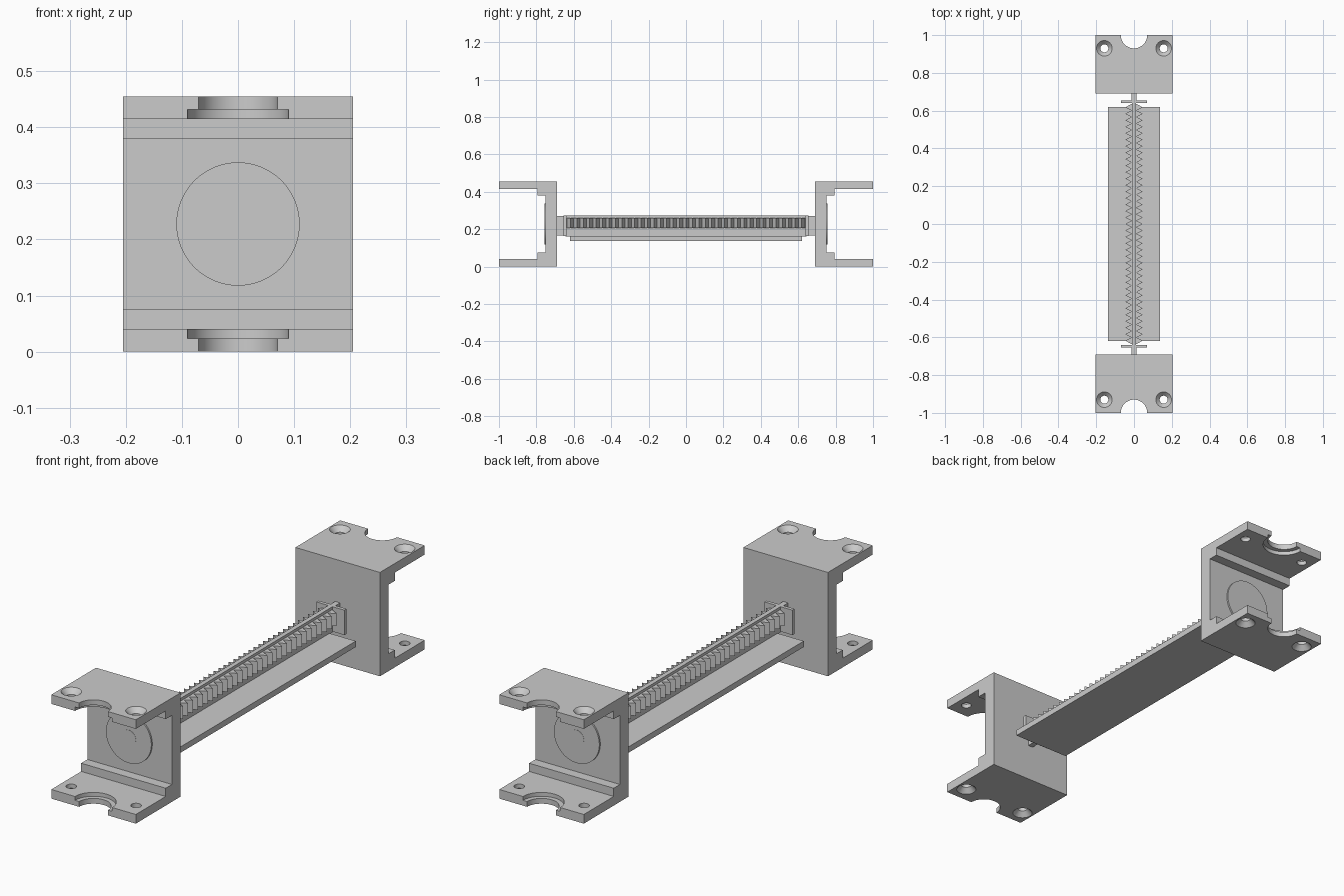
import bpy, bmesh, math
from mathutils import Matrix

old = bpy.data.objects.get("Cube")
if old:
    bpy.data.objects.remove(old, do_unlink=True)

grey = bpy.data.materials.new("plain grey")
grey.use_nodes = True
COLOUR = (0.6, 0.6, 0.6, 1)
grey.diffuse_color = COLOUR
grey.node_tree.nodes["Principled BSDF"].inputs["Base Color"].default_value = COLOUR

HEIGHT, HALF_W = 0.455, 0.205


def finish(name, bm):
    bmesh.ops.recalc_face_normals(bm, faces=bm.faces)
    mesh = bpy.data.meshes.new(name)
    bm.to_mesh(mesh)
    bm.free()
    mesh.materials.append(grey)
    obj = bpy.data.objects.new(name, mesh)
    bpy.context.collection.objects.link(obj)
    return obj


def prism(name, points, offset):
    """Extrude a flat outline of 3D points along an offset."""
    bm = bmesh.new()
    face = bm.faces.new([bm.verts.new(p) for p in points])
    new = bmesh.ops.extrude_face_region(bm, geom=[face])["geom"]
    bmesh.ops.translate(bm, vec=offset, verts=[g for g in new if isinstance(g, bmesh.types.BMVert)])
    return finish(name, bm)


def box(name, hx, y0, y1, z0, z1):
    return prism(name, [(-hx, y0, z0), (hx, y0, z0), (hx, y1, z0), (-hx, y1, z0)], (0, 0, z1 - z0))


def cone(name, x, y, z0, z1, r0, r1, axis="Z"):
    """Cylinder or cone along z, or along y where z0 and z1 are y limits and y is the height."""
    bm = bmesh.new()
    bmesh.ops.create_cone(bm, cap_ends=True, segments=48, radius1=r0, radius2=r1, depth=z1 - z0)
    mid = (z0 + z1) / 2
    if axis == "Y":
        bm.transform(Matrix.Translation((x, mid, y)) @ Matrix.Rotation(-math.pi / 2, 4, "X"))
    else:
        bm.transform(Matrix.Translation((x, y, mid)))
    return finish(name, bm)


def smooth(obj):
    bpy.ops.object.select_all(action="DESELECT")
    obj.select_set(True)
    bpy.context.view_layer.objects.active = obj
    bpy.ops.object.shade_smooth_by_angle(angle=math.radians(30))


def cut(obj, cutters):
    for c in cutters:
        mod = obj.modifiers.new("cut", "BOOLEAN")
        mod.operation, mod.solver, mod.object = "DIFFERENCE", "EXACT", c
    bpy.context.view_layer.update()
    done = bpy.data.meshes.new_from_object(obj.evaluated_get(bpy.context.evaluated_depsgraph_get()))
    obj.modifiers.clear()
    obj.data = done
    for c in cutters:
        bpy.data.objects.remove(c, do_unlink=True)


# Stepped channel outline of one end bracket: (distance from middle, height)
lower = [(0.69, 0), (1.0, 0), (1.0, 0.04), (0.793, 0.04), (0.793, 0.076), (0.75, 0.076)]
outline = lower + [(d, HEIGHT - h) for d, h in reversed(lower)]

for side, label in ((-1, "front"), (1, "back")):
    bracket = prism(label + "_bracket", [(-HALF_W, side * d, h) for d, h in outline], (2 * HALF_W, 0, 0))
    cutters = [
        cone("notch_cutter", 0, side, -0.1, 0.6, 0.07, 0.07),
        cone("counterbore_cutter", 0, side, 0.023, HEIGHT - 0.023, 0.09, 0.09),
    ]
    for x in (-0.157, 0.157):
        y = side * 0.93
        cutters += [
            cone("screw_cutter", x, y, -0.1, 0.6, 0.021, 0.021),
            cone("lower_sink_cutter", x, y, -0.004, 0.022, 0.045, 0.021),
            cone("upper_sink_cutter", x, y, HEIGHT - 0.022, HEIGHT + 0.004, 0.021, 0.045),
        ]
    cut(bracket, cutters)
    smooth(bracket)

    # Round boss on the inner wall, with the pin end at its centre
    for name, r, depth in (("boss", 0.11, 0.757), ("pin", 0.035, 0.7575)):
        a, b = sorted((side * 0.745, side * depth))
        smooth(cone(label + "_" + name, 0, HEIGHT / 2, a, b, r, r, "Y"))

    # Neck and cross plate joining the rack to the bracket
    a, b = sorted((side * 0.64, side * 0.7))
    box(label + "_neck", 0.012, a, b, 0.165, 0.27)
    a, b = sorted((side * 0.64, side * 0.655))
    box(label + "_cross_plate", 0.068, a, b, 0.163, 0.272)

# Base plate and upright web
box("base_plate", 0.137, -0.62, 0.62, 0.137, 0.163)
box("web", 0.010, -0.645, 0.645, 0.16, 0.272)

# Zigzag teeth on both sides of the web
COUNT, SPAN = 37, 0.635
pitch = 2 * SPAN / COUNT
for s, label in ((-1, "right"), (1, "left")):
    points = [(s * 0.008, -SPAN, 0.205)]
    for i in range(COUNT):
        y = -SPAN + i * pitch
        points += [(s * 0.014, y, 0.205), (s * 0.046, y + pitch / 2, 0.205)]
    points += [(s * 0.014, SPAN, 0.205), (s * 0.008, SPAN, 0.205)]
    prism(label + "_teeth", points, (0, 0, 0.055))
